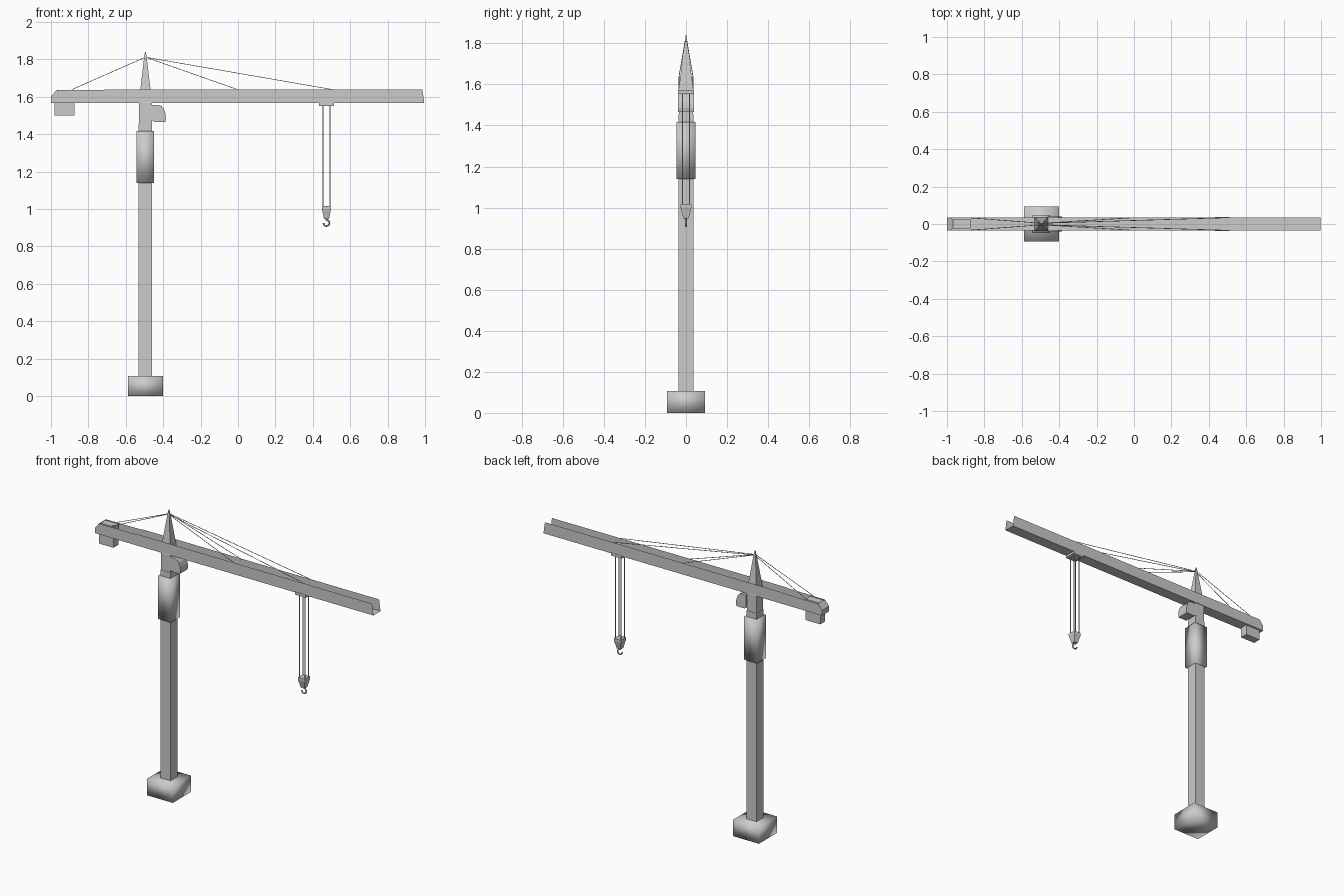
import bpy, bmesh, math
from mathutils import Vector

if "Cube" in bpy.data.objects:
    bpy.data.objects.remove(bpy.data.objects["Cube"])

MX = -0.495   # mast axis


def make(name, verts, faces, smooth=False):
    me = bpy.data.meshes.new(name)
    me.from_pydata(verts, [], faces)
    bm = bmesh.new()
    bm.from_mesh(me)
    bmesh.ops.recalc_face_normals(bm, faces=bm.faces)
    bm.to_mesh(me)
    bm.free()
    ob = bpy.data.objects.new(name, me)
    bpy.context.collection.objects.link(ob)
    for p in me.polygons:
        p.use_smooth = smooth
    return ob


def stack(name, cx, levels, smooth=False):
    """Rectangular sections (z, half x, half y) joined into a closed solid."""
    verts, faces = [], []
    for z, hx, hy in levels:
        verts += [(cx + sx * hx, sy * hy, z) for sx, sy in ((-1, -1), (1, -1), (1, 1), (-1, 1))]
    for i in range(len(levels) - 1):
        for j in range(4):
            a, b = i * 4 + j, i * 4 + (j + 1) % 4
            faces.append((a, b, b + 4, a + 4))
    n = len(verts)
    faces += [(3, 2, 1, 0), (n - 4, n - 3, n - 2, n - 1)]
    return make(name, verts, faces, smooth)


def prism(name, outline, hy):
    """Outline in xz extruded across y."""
    n = len(outline)
    verts = [(x, s * hy, z) for s in (-1, 1) for x, z in outline]
    faces = [tuple(range(n)), tuple(range(2 * n - 1, n - 1, -1))]
    faces += [(i, (i + 1) % n, n + (i + 1) % n, n + i) for i in range(n)]
    return make(name, verts, faces)


def line(name, points, r, res=1):
    """Thin tube along points."""
    cu = bpy.data.curves.new(name, 'CURVE')
    cu.dimensions = '3D'
    cu.bevel_depth = r
    cu.bevel_resolution = res
    cu.use_fill_caps = True
    sp = cu.splines.new('POLY')
    sp.points.add(len(points) - 1)
    for p, co in zip(sp.points, points):
        p.co = (*co, 1)
    ob = bpy.data.objects.new(name, cu)
    bpy.context.collection.objects.link(ob)
    return ob


# Foundation, mast, climbing sleeve and turret
stack("foundation", MX, [(0, .093, .093), (.106, .093, .093)], True)
stack("mast", MX, [(.106, .036, .036), (1.455, .036, .036)])
stack("climbing_sleeve", MX, [(1.138, .047, .047), (1.416, .047, .047)], True)
stack("turret", MX, [(1.455, .034, .034), (1.566, .034, .034)])

# Pointed tower head
stack("tower_head", MX, [(1.566, .036, .037), (1.81, .007, .006), (1.84, .002, .002)])

# Operator cab with rounded front
cab = [(-.459, 1.556), (-.425, 1.556), (-.408, 1.55), (-.396, 1.535), (-.388, 1.51),
       (-.385, 1.485), (-.389, 1.466), (-.448, 1.466), (-.459, 1.475)]
prism("cab", cab, .039)

# Jib: open-topped channel of thin sheets, closed by a slanted counter end
side = [(.996, 1.566), (-1, 1.566), (-1, 1.6), (-.972, 1.635), (-.72, 1.637), (-.7, 1.64), (.986, 1.64)]
n = len(side)
jv = [(x, s * .036, z) for s in (-1, 1) for x, z in side]
jf = [tuple(range(n)), tuple(range(2 * n - 1, n - 1, -1))]
jf += [(i, i + 1, n + i + 1, n + i) for i in range(3)]
make("jib", jv, jf)

# Counterweight hanging through the rear jib
prism("counterweight", [(-.98, 1.5), (-.875, 1.5), (-.875, 1.636), (-.968, 1.636), (-.98, 1.615)], .025)

# Tie ropes, in mirrored pairs
for s in (-1, 1):
    for x in (-.89, 0, .51):
        line("tie_rope", [(MX, s * .004, 1.812), (x, s * .034, 1.638)], .0018)

# Trolley and four hoist ropes
TX = .473
stack("trolley", TX, [(1.552, .039, .038), (1.57, .039, .038)])
for sx in (-1, 1):
    for sy in (-1, 1):
        line("hoist_rope", [(TX + sx * .019, sy * .017, 1.555), (TX + sx * .019, sy * .017, 1.005)], .003)

# Hook block and hook
stack("hook_block", TX, [(.948, .014, .013), (.985, .021, .023), (1.0, .025, .027), (1.016, .025, .027)])
hook = [(TX, 0, .952), (TX, 0, .942)]
for i in range(13):
    a = math.radians(90 - i * 22.5)
    hook.append((TX + .016 * math.cos(a), 0, .925 + .016 * math.sin(a)))
line("hook", hook, .0045)
